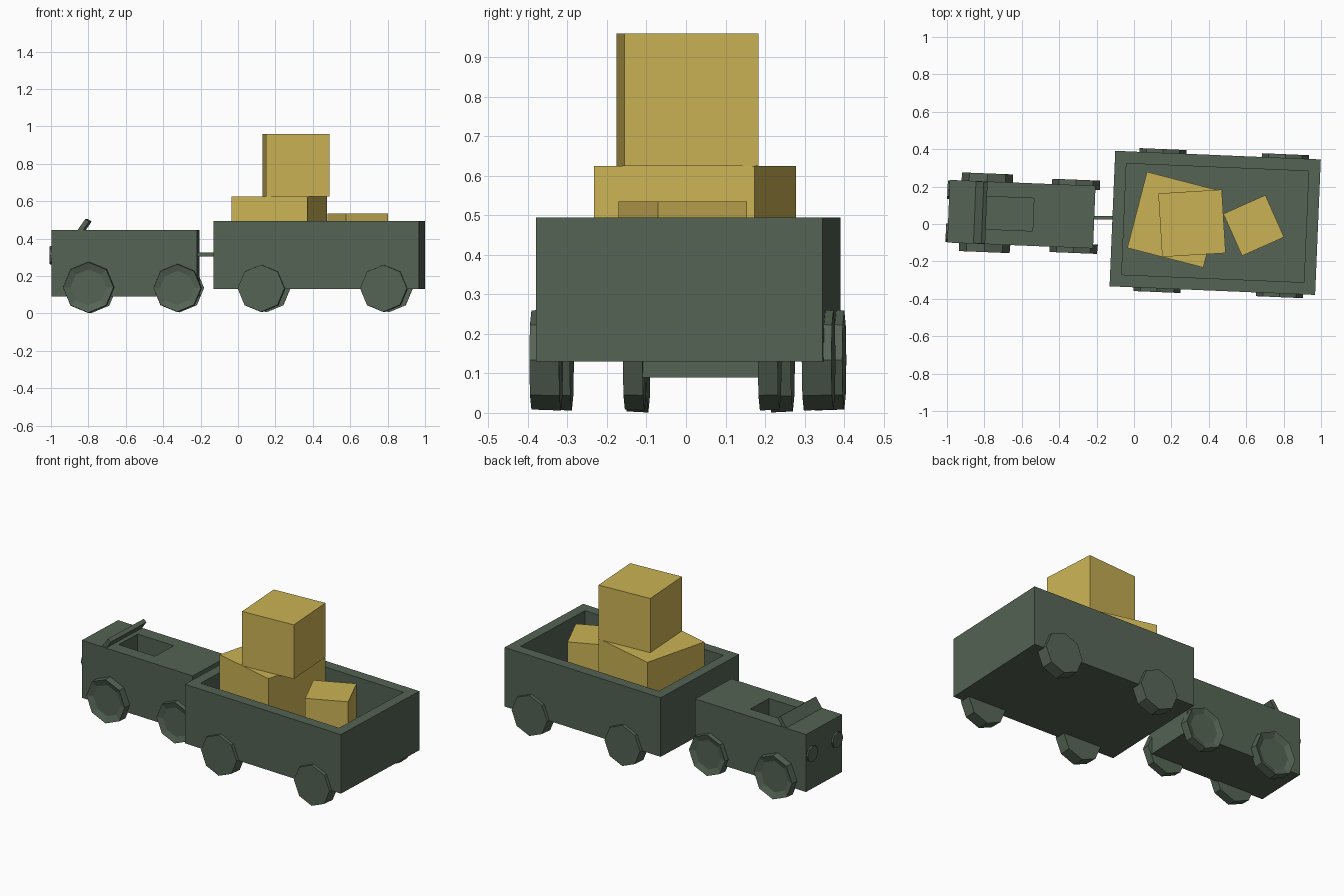
import bpy, bmesh
from math import radians, pi
from mathutils import Matrix, Vector

if "Cube" in bpy.data.objects:
    bpy.data.objects.remove(bpy.data.objects["Cube"])


def material(name, color):
    m = bpy.data.materials.new(name)
    m.diffuse_color = (*color, 1)
    m.use_nodes = True
    m.node_tree.nodes["Principled BSDF"].inputs["Base Color"].default_value = m.diffuse_color
    return m


GREEN = material("green_paint", (0.09, 0.125, 0.09))
YELLOW = material("yellow_card", (0.60, 0.45, 0.09))


def finish(bm, name, mat, frame):
    bmesh.ops.recalc_face_normals(bm, faces=bm.faces)
    me = bpy.data.meshes.new(name)
    bm.to_mesh(me)
    bm.free()
    me.materials.append(mat)
    ob = bpy.data.objects.new(name, me)
    ob.matrix_world = frame
    bpy.context.collection.objects.link(ob)
    return ob


def frame(x, y, degrees):
    return Matrix.Translation((x, y, 0)) @ Matrix.Rotation(radians(degrees), 4, 'Z')


def cube(size, centre, tilt=0):
    bm = bmesh.new()
    m = Matrix.Translation(centre) @ Matrix.Rotation(tilt, 4, 'Y') @ Matrix.Diagonal((*size, 1))
    bmesh.ops.create_cube(bm, size=1, matrix=m)
    return bm


def box(name, size, centre, mat, fr, tilt=0):
    return finish(cube(size, centre, tilt), name, mat, fr)


def open_box(name, size, z0, pit_x, pit_size, depth, fr):
    """Box with a rectangular pit sunk into its top."""
    bm = cube(size, (0, 0, z0 + size[2] / 2))
    top = max(bm.faces, key=lambda f: f.calc_center_median().z)
    bmesh.ops.inset_individual(bm, faces=[top], thickness=0.02)
    for v in top.verts:
        v.co.x = pit_x + (pit_size[0] / 2 if v.co.x > 0 else -pit_size[0] / 2)
        v.co.y = pit_size[1] / 2 if v.co.y > 0 else -pit_size[1] / 2
    floor = bmesh.ops.extrude_discrete_faces(bm, faces=[top])['faces'][0]
    bmesh.ops.translate(bm, verts=floor.verts, vec=(0, 0, -depth))
    return finish(bm, name, GREEN, fr)


def disc(name, radius, width, centre, axis, fr, dish=0):
    """Eight-sided disc facing along axis, optionally dished on its outer face."""
    axis = Vector(axis)
    bm = bmesh.new()
    # local z becomes the axis, local x becomes up so a corner points up
    up = Vector((0, 0, 1))
    rot = Matrix((up, axis.cross(up), axis)).transposed().to_4x4()
    bmesh.ops.create_cone(bm, cap_ends=True, segments=8, radius1=radius, radius2=radius * 0.98,
                          depth=width, matrix=Matrix.Rotation(pi / 2, 4, 'Z'))
    if dish:
        bm.normal_update()
        outer = max(bm.faces, key=lambda f: f.calc_center_median().z)
        bmesh.ops.inset_individual(bm, faces=[outer], thickness=radius * 0.28, depth=-dish)
    bmesh.ops.transform(bm, matrix=Matrix.Translation(centre) @ rot, verts=bm.verts)
    return finish(bm, name, GREEN, fr)


# Towing truck body with open cab
truck = frame(-0.602, 0.0525, -2.3)
open_box("truck_body", (0.78, 0.335, 0.355), 0.09, -0.064, (0.255, 0.175), 0.17, truck)

# Slanted windscreen
box("windscreen", (0.025, 0.33, 0.085), (-0.222, 0, 0.463), GREEN, truck, radians(35))

# Flatbed trailer
trailer = frame(0.434, 0.006, -2.4)
open_box("trailer_body", (1.10, 0.725, 0.365), 0.13, 0, (0.975, 0.595), 0.295, trailer)

# Headlights and wheels on both sides
for s, side in ((1, "left"), (-1, "right")):
    disc(f"headlight_{side}", 0.05, 0.03, (-0.385, s * 0.115, 0.31), (-1, 0, 0), truck)
    disc(f"truck_front_wheel_{side}", 0.138, 0.055, (-0.19, s * 0.183, 0.139), (0, s, 0), truck, 0.015)
    disc(f"truck_rear_wheel_{side}", 0.13, 0.05, (0.285, s * 0.171, 0.136), (0, s, 0), truck, 0.012)
    for end, x in (("front", -0.295), ("rear", 0.36)):
        disc(f"trailer_{end}_wheel_{side}", 0.128, 0.075, (x, s * 0.345, 0.134), (0, s, 0), trailer)

# Tow bar
box("tow_bar", (0.14, 0.02, 0.02), (-0.162, 0.034, 0.315), GREEN, Matrix())

# Stacked cargo boxes
box("large_crate", (0.42, 0.42, 0.425), (0, 0, 0.4125), YELLOW, frame(0.22, 0.023, -14.5))
box("upper_crate", (0.34, 0.34, 0.335), (0, 0, 0.7925), YELLOW, frame(0.31, 0.004, 3.5))
box("small_crate", (0.246, 0.246, 0.335), (0, 0, 0.3675), YELLOW, frame(0.64, -0.008, 24))
